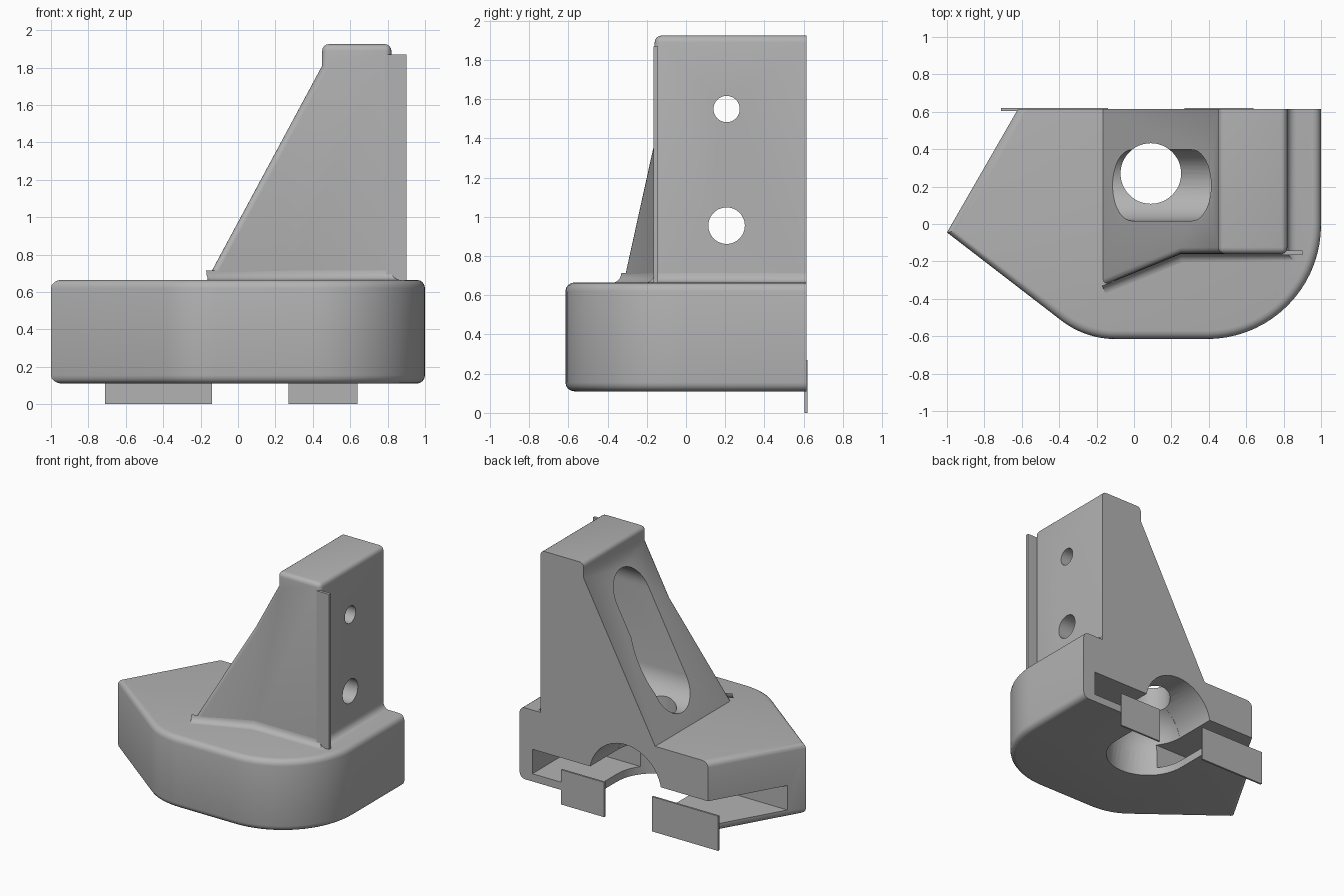
import bpy, bmesh, math
from mathutils import Vector, Matrix

cube = bpy.data.objects.get("Cube")
if cube:
    bpy.data.objects.remove(cube, do_unlink=True)

grey = bpy.data.materials.new("plain grey")
grey.use_nodes = True
grey.diffuse_color = (0.45, 0.45, 0.45, 1)
grey.node_tree.nodes["Principled BSDF"].inputs["Base Color"].default_value = (0.45, 0.45, 0.45, 1)

BACK = 0.615


def finish(name, bm):
    bmesh.ops.recalc_face_normals(bm, faces=bm.faces[:])
    mesh = bpy.data.meshes.new(name)
    bm.to_mesh(mesh)
    bm.free()
    mesh.materials.append(grey)
    obj = bpy.data.objects.new(name, mesh)
    bpy.context.collection.objects.link(obj)
    return obj


def prism(points, offset):
    """Extrude a closed outline of 3D points by a vector."""
    bm = bmesh.new()
    face = bm.faces.new([bm.verts.new(p) for p in points])
    ext = bmesh.ops.extrude_face_region(bm, geom=[face], use_keep_orig=True)
    moved = [g for g in ext["geom"] if isinstance(g, bmesh.types.BMVert)]
    bmesh.ops.translate(bm, verts=moved, vec=Vector(offset))
    bmesh.ops.recalc_face_normals(bm, faces=bm.faces[:])
    return bm


def box(name, lo, hi):
    x, y, z = lo
    X, Y, Z = hi
    return finish(name, prism([(x, y, z), (X, y, z), (X, Y, z), (x, Y, z)], (0, 0, Z - z)))


def cylinder(name, centre, radius, depth, axis="Z"):
    bm = bmesh.new()
    turn = Matrix.Rotation(math.pi / 2, 4, "Y") if axis == "X" else Matrix()
    bmesh.ops.create_cone(bm, cap_ends=True, segments=48, radius1=radius, radius2=radius,
                          depth=depth, matrix=Matrix.Translation(centre) @ turn)
    return finish(name, bm)


def arc(cx, cy, r, start, end, steps):
    for i in range(steps + 1):
        a = math.radians(start + (end - start) * i / steps)
        yield cx + r * math.cos(a), cy + r * math.sin(a)


def cut(obj, cutter):
    mod = obj.modifiers.new("cut", "BOOLEAN")
    mod.operation = "DIFFERENCE"
    mod.solver = "EXACT"
    mod.object = cutter
    bpy.context.view_layer.objects.active = obj
    bpy.ops.object.modifier_apply(modifier=mod.name)


# Base: rounded outline with softened top and bottom rims, flat sharp back
outline = [(-0.62, BACK), (-1, -0.045)]
outline += arc(-0.1, -0.145, 0.47, 233, 270, 8)
outline += arc(0.39, -0.005, 0.61, 270, 360, 18)
outline += [(1, BACK)]
bm = prism([(x, y, 0.11) for x, y in outline], (0, 0, 0.555))
rims = [e for e in bm.edges
        if abs(e.verts[0].co.z - e.verts[1].co.z) < 0.01
        and min(v.co.y for v in e.verts) < BACK - 0.01]
bmesh.ops.bevel(bm, geom=rims, offset=0.045, segments=4, profile=0.5,
                affect="EDGES", clamp_overlap=False)
base = finish("base", bm)

# Tower: sloped wedge with a flared front foot
bm = bmesh.new()
FRONT = -0.16
FOOT = 0.62
crease_t = (0.25 + 0.19) / (0.45 + 0.19)
spots = {
    "toe": (-0.19, -0.34, FOOT), "crease": (0.25, FRONT, FOOT), "heel": (0.82, FRONT, FOOT),
    "top_r": (0.82, FRONT, 1.925), "top_l": (0.45, FRONT, 1.925), "brow": (0.45, FRONT, 1.81),
    "apex": (0.25, FRONT, FOOT + (1.81 - FOOT) * crease_t),
}
v = {k: bm.verts.new(p) for k, p in spots.items()}
for k in ("toe", "heel", "top_r", "top_l", "brow"):
    x, y, z = spots[k]
    v[k + "_b"] = bm.verts.new((x, BACK, z))
for loop in ("toe crease apex", "crease heel top_r top_l brow apex",
             "toe apex brow brow_b toe_b", "brow top_l top_l_b brow_b",
             "top_l top_r top_r_b top_l_b", "top_r heel heel_b top_r_b",
             "toe toe_b heel_b heel crease", "toe_b brow_b top_l_b top_r_b heel_b"):
    bm.faces.new([v[k] for k in loop.split()])
bmesh.ops.recalc_face_normals(bm, faces=bm.faces[:])
pairs = ("toe apex", "apex brow", "brow top_l", "top_l top_r", "heel top_r",
         "top_l top_l_b", "top_r top_r_b")
soft = [bm.edges.get([v[k] for k in p.split()]) for p in pairs]
bmesh.ops.bevel(bm, geom=soft, offset=0.035, segments=4, profile=0.5,
                affect="EDGES", clamp_overlap=True)
tower = finish("tower", bm)

# Curved fillet where the tower meets the base
path = [Vector((-0.17, -0.33)), Vector((0.25, FRONT)), Vector((0.82, FRONT)), Vector((0.82, BACK))]
normals = [Vector(((b - a).y, -(b - a).x)).normalized() for a, b in zip(path, path[1:])]
bm = bmesh.new()
rows = []
R = 0.05
for i in range(6):
    a = math.pi / 2 * i / 5
    out, up = R * (1 - math.sin(a)), 0.664 + R * (1 - math.cos(a))
    row = []
    for j, p in enumerate(path):
        n0, n1 = normals[max(j - 1, 0)], normals[min(j, len(normals) - 1)]
        q = p + (n0 + n1) * out / (1 + n0.dot(n1))
        row.append(bm.verts.new((q.x, q.y, up)))
    rows.append(row)
for low, high in zip(rows, rows[1:]):
    for j in range(len(path) - 1):
        bm.faces.new((low[j], low[j + 1], high[j + 1], high[j]))
foot_fillet = finish("foot_fillet", bm)

# Cutters: sloped-face pocket, screw holes, vertical bore
HY = 0.207
stadium = list(arc(HY, 1.55, 0.19, 0, 180, 20)) + list(arc(HY, 0.95, 0.19, 180, 360, 20))
pocket = finish("pocket_cutter", prism([(-0.6, y, z) for y, z in stadium], (1.28, 0, 0)))
upper_hole = cylinder("upper_hole_cutter", (0.75, HY, 1.55), 0.067, 0.6, "X")
lower_hole = cylinder("lower_hole_cutter", (0.75, HY, 0.955), 0.093, 0.6, "X")
bore = cylinder("bore_cutter", (0.09, 0.27, 1.1), 0.162, 2.4)

# Cutters: vaulted recess open to the back and underside, and the side slot
vault_line = [(0.4, 0.0)] + list(arc(0.09, 0.3, 0.31, 0, 180, 24)) + [(-0.22, 0.0)]
vault = finish("vault_cutter", prism([(x, 0.27, z) for x, z in vault_line], (0, 0.6, 0)))
well = cylinder("well_cutter", (0.09, 0.27, 0.1), 0.309, 0.4)
bm = bmesh.new()
bmesh.ops.create_uvsphere(bm, u_segments=48, v_segments=24, radius=0.309,
                          matrix=Matrix.Translation((0.09, 0.27, 0.3)))
dome = finish("dome_cutter", bm)
slot = box("slot_cutter", (-1.3, 0.08, 0.17), (0.89, 0.9, 0.36))

for c in (pocket, upper_hole, lower_hole, bore):
    cut(tower, c)
for c in (vault, well, dome, slot, bore):
    cut(base, c)
for c in (pocket, upper_hole, lower_hole, bore, vault, well, dome, slot):
    bpy.data.objects.remove(c, do_unlink=True)

# Thin fin on the tower edge and two hanging back tabs
fin = box("edge_fin", (0.79, -0.165, 0.66), (0.9, -0.143, 1.87))
wide_tab = box("wide_back_tab", (-0.71, 0.605, 0), (-0.14, 0.62, 0.27))
narrow_tab = box("narrow_back_tab", (0.27, 0.605, 0), (0.64, 0.62, 0.27))

# Smooth shading with sharp creases kept
bpy.ops.object.select_all(action="DESELECT")
for obj in (base, tower, foot_fillet):
    obj.select_set(True)
bpy.context.view_layer.objects.active = base
bpy.ops.object.shade_smooth_by_angle(angle=math.radians(30))
